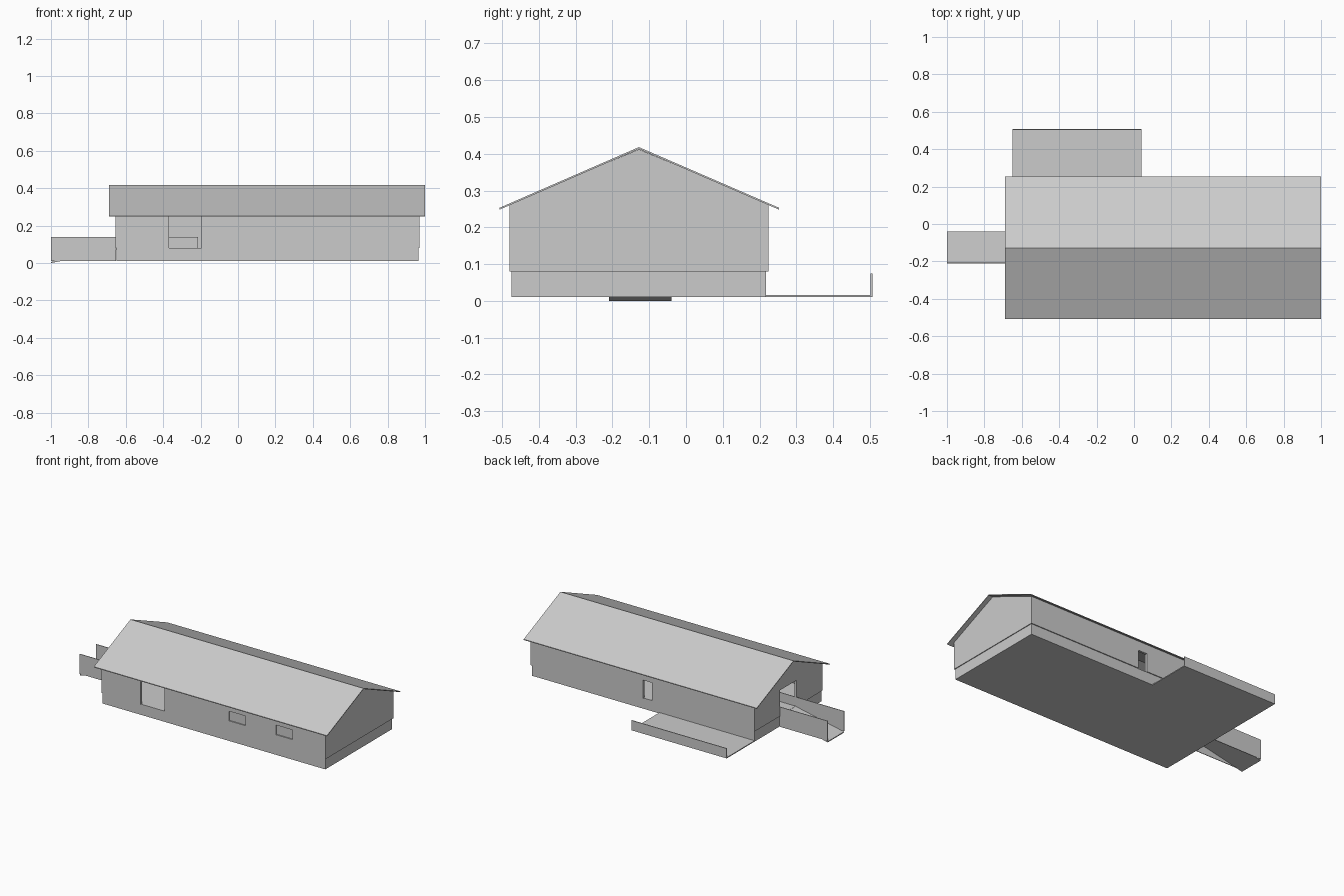
import bpy, bmesh

cube = bpy.data.objects.get("Cube")
if cube:
    bpy.data.objects.remove(cube, do_unlink=True)

grey = bpy.data.materials.new("plain_grey")
grey.use_nodes = True
COLOUR = (0.6, 0.6, 0.6, 1)
grey.diffuse_color = COLOUR
grey.node_tree.nodes["Principled BSDF"].inputs["Base Color"].default_value = COLOUR


def prism(name, profile, start, end, axis="x"):
    """Extrude a (y, z) profile along x, or an (x, z) profile along y."""
    def place(p, d):
        return (d, p[0], p[1]) if axis == "x" else (p[0], d, p[1])
    bm = bmesh.new()
    rings = [[bm.verts.new(place(p, d)) for p in profile] for d in (start, end)]
    count = len(profile)
    bm.faces.new(rings[0])
    bm.faces.new(rings[1])
    for i in range(count):
        j = (i + 1) % count
        bm.faces.new((rings[0][i], rings[0][j], rings[1][j], rings[1][i]))
    bmesh.ops.recalc_face_normals(bm, faces=bm.faces)
    mesh = bpy.data.meshes.new(name)
    bm.to_mesh(mesh)
    bm.free()
    mesh.materials.append(grey)
    obj = bpy.data.objects.new(name, mesh)
    bpy.context.collection.objects.link(obj)
    return obj


def box(name, x0, x1, y0, y1, z0, z1):
    return prism(name, [(y0, z0), (y1, z0), (y1, z1), (y0, z1)], x0, x1)


def cut(target, cutter):
    cutter.hide_render = True
    mod = target.modifiers.new("opening", "BOOLEAN")
    mod.operation = "DIFFERENCE"
    mod.solver = "EXACT"
    mod.object = cutter
    bpy.context.view_layer.objects.active = target
    bpy.ops.object.modifier_apply(modifier=mod.name)
    bpy.data.objects.remove(cutter, do_unlink=True)


WEST, EAST = -0.655, 0.97
FRONT, BACK = -0.48, 0.224
FLOOR, WALL_TOP = 0.08, 0.263
RIDGE_Y, RIDGE_Z = -0.128, 0.418
EAVE_Z = 0.253
T = 0.015

# Foundation, set back slightly under the walls
box("foundation", WEST + 0.005, EAST - 0.005, FRONT + 0.006, BACK - 0.006, 0.01, FLOOR)

# Hollow walls with both gables
walls = prism("walls", [(FRONT, FLOOR), (BACK, FLOOR), (BACK, WALL_TOP),
                        (RIDGE_Y, RIDGE_Z - 0.006), (FRONT, WALL_TOP)], WEST, EAST)
cut(walls, prism("room_cutter", [(FRONT + T, 0.05), (BACK - T, 0.05), (BACK - T, WALL_TOP),
                                 (RIDGE_Y, RIDGE_Z - 0.02), (FRONT + T, WALL_TOP)],
                 WEST + T, EAST - T))

# Front doorway, back opening and ramp doorway
cut(walls, box("front_door_cutter", -0.37, -0.195, FRONT - 0.05, FRONT + 0.05, 0.06, 0.248))
cut(walls, box("back_cutter", 0.09, 0.155, BACK - 0.05, BACK + 0.05, 0.06, 0.2))
cut(walls, box("ramp_door_cutter", WEST - 0.05, WEST + 0.05, -0.21, -0.04, 0.06, 0.25))

# Shallow front windows
for x in (0.27, 0.61):
    cut(walls, box("window_cutter", x, x + 0.12, FRONT - 0.05, FRONT + 0.007, 0.145, 0.208))

# Thin pitched roof
R = 0.005
prism("roof", [(-0.507, EAVE_Z), (RIDGE_Y, RIDGE_Z), (0.253, EAVE_Z),
               (0.253, EAVE_Z - R), (RIDGE_Y, RIDGE_Z - R), (-0.507, EAVE_Z - R)],
      -0.69, 1.0)

# Entrance ramp with side rails
prism("ramp_floor", [(-1, 0), (WEST + 0.01, FLOOR - 0.006), (WEST + 0.01, FLOOR), (-1, 0.006)],
      -0.21, -0.04, axis="y")
for side, y in (("front", -0.211), ("back", -0.043)):
    box("ramp_rail_" + side, -1, WEST + 0.004, y, y + 0.004, 0.01, 0.14)
box("inner_rail", WEST + T, -0.215, -0.211, -0.207, FLOOR, 0.14)

# Back patio with a low outer fence
box("patio_floor", -0.65, 0.04, BACK - 0.01, 0.507, 0.01, 0.016)
box("patio_fence", -0.65, 0.04, 0.502, 0.507, 0.01, 0.075)
